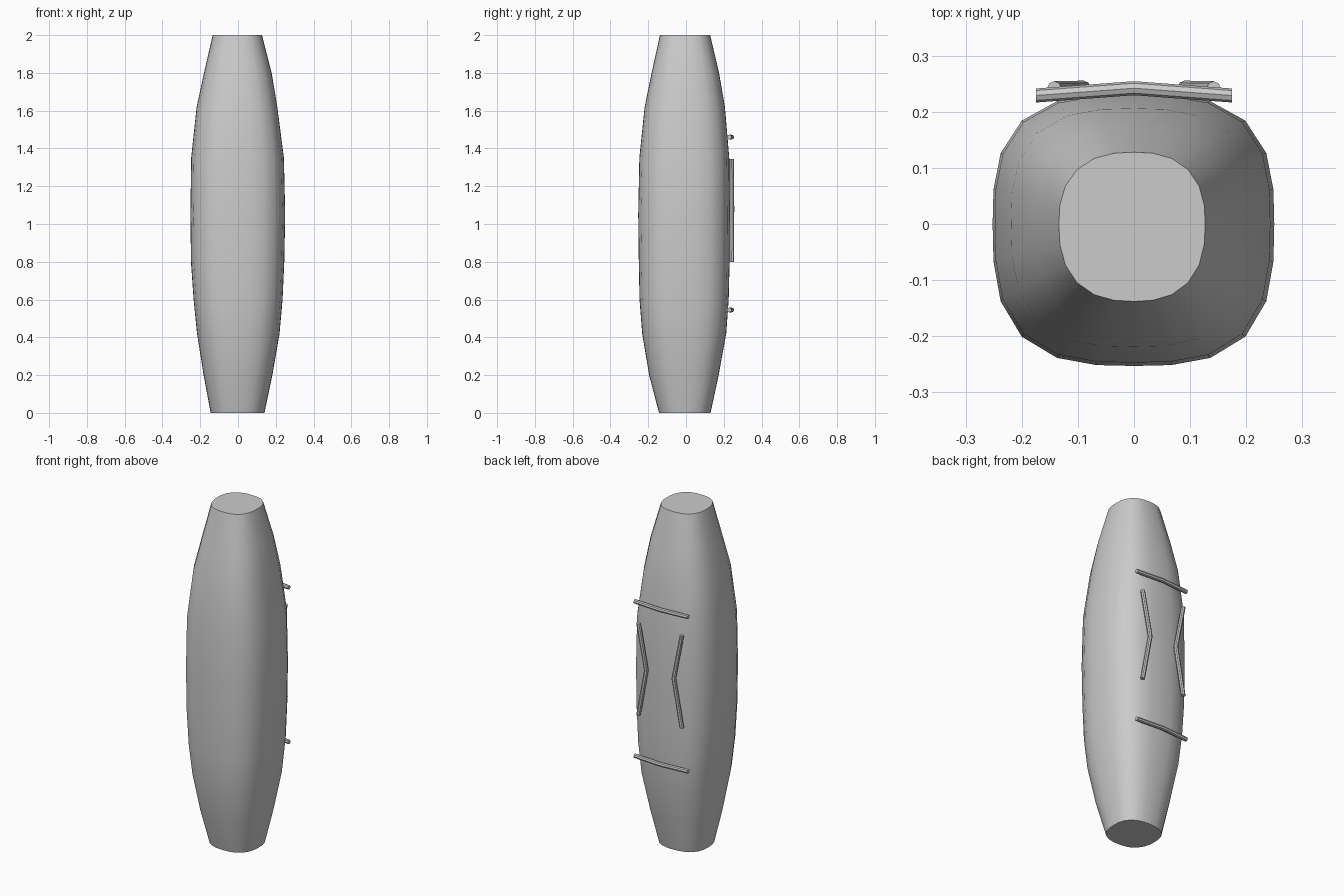
import bpy, bmesh
from math import cos, sin, pi, radians
from mathutils import Vector

if "Cube" in bpy.data.objects:
    bpy.data.objects.remove(bpy.data.objects["Cube"])


def loft(name, rings):
    bm = bmesh.new()
    loops = [[bm.verts.new(p) for p in ring] for ring in rings]
    n = len(loops[0])
    for a, b in zip(loops, loops[1:]):
        for i in range(n):
            j = (i + 1) % n
            bm.faces.new((a[i], a[j], b[j], b[i]))
    bm.faces.new(loops[0][::-1])
    bm.faces.new(loops[-1])
    bmesh.ops.recalc_face_normals(bm, faces=bm.faces[:])
    me = bpy.data.meshes.new(name)
    bm.to_mesh(me)
    bm.free()
    ob = bpy.data.objects.new(name, me)
    bpy.context.collection.objects.link(ob)
    bpy.ops.object.select_all(action='DESELECT')
    ob.select_set(True)
    bpy.context.view_layer.objects.active = ob
    bpy.ops.object.shade_smooth_by_angle(angle=radians(40))
    return ob


def squircle(z, left, right, front, back, power, sides=24):
    ring = []
    for i in range(sides):
        t = 2 * pi * i / sides
        c, s = cos(t), sin(t)
        r = (abs(c) ** power + abs(s) ** power) ** (-1 / power)
        ring.append((c * r * (right if c > 0 else left),
                     s * r * (back if s > 0 else front), z))
    return ring


# Body: height, left, right, front and back reach, squareness
sections = [
    (0.00, 0.145, 0.140, 0.143, 0.130, 2.5),
    (0.20, 0.182, 0.182, 0.195, 0.173, 2.7),
    (0.42, 0.217, 0.220, 0.232, 0.213, 2.9),
    (0.60, 0.235, 0.236, 0.246, 0.226, 3.0),
    (0.80, 0.249, 0.245, 0.250, 0.231, 3.0),
    (1.05, 0.252, 0.250, 0.253, 0.232, 3.0),
    (1.35, 0.248, 0.243, 0.247, 0.229, 3.0),
    (1.62, 0.219, 0.208, 0.219, 0.206, 2.9),
    (1.80, 0.180, 0.178, 0.182, 0.175, 2.7),
    (2.00, 0.134, 0.127, 0.138, 0.128, 2.5),
]
loft("body", [squircle(*s) for s in sections])


# Thin rods with a bend in the middle, on the back face
def rod(name, points, u, v, radius=0.0125, sides=8):
    u, v = Vector(u), Vector(v)
    rings = [[Vector(p) + radius * (cos(2 * pi * i / sides) * u + sin(2 * pi * i / sides) * v)
              for i in range(sides)] for p in points]
    return loft(name, rings)


for label, z in (("lower", 0.545), ("upper", 1.46)):
    rod(label + "_crossbar",
        [(-0.175, 0.229, z), (0, 0.242, z), (0.175, 0.229, z)],
        (0, 1, 0), (0, 0, 1))

for label, s in (("left", -1), ("right", 1)):
    rod(label + "_bent_bar",
        [(s * 0.142, 0.242, 0.80), (s * 0.09, 0.243, 1.08), (s * 0.142, 0.242, 1.345)],
        (1, 0, 0), (0, 1, 0))
